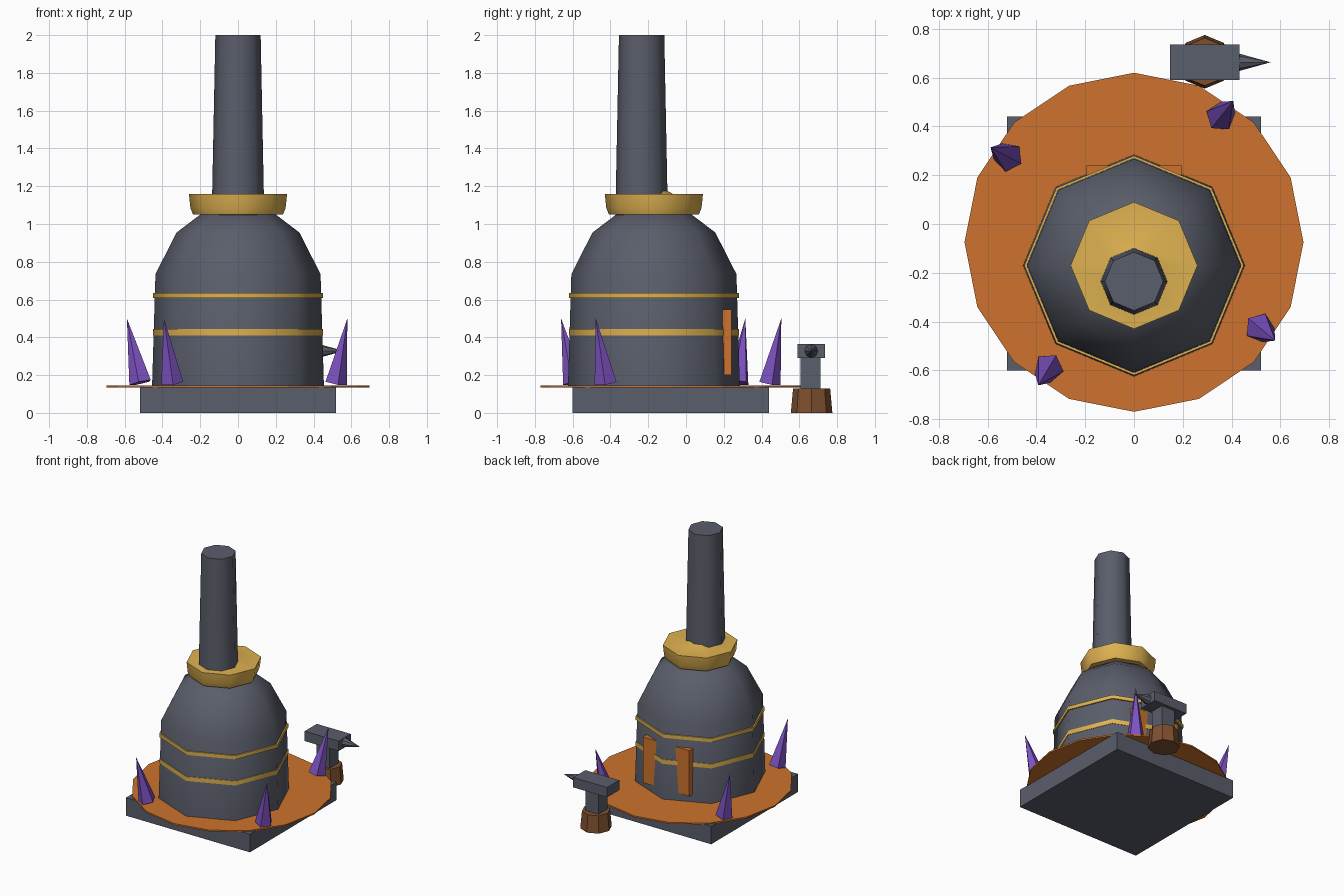
import bpy
import bmesh
from math import cos, sin, tau, radians
from mathutils import Vector

cube = bpy.data.objects.get("Cube")
if cube:
    bpy.data.objects.remove(cube, do_unlink=True)


def make_material(name, color):
    mat = bpy.data.materials.new(name)
    mat.use_nodes = True
    mat.diffuse_color = (*color, 1)
    mat.node_tree.nodes["Principled BSDF"].inputs["Base Color"].default_value = (*color, 1)
    return mat


grey = make_material("slate grey", (0.102, 0.112, 0.145))
orange = make_material("burnt orange", (0.61, 0.17, 0.026))
gold = make_material("gold", (0.73, 0.44, 0.08))
purple = make_material("crystal purple", (0.205, 0.085, 0.54))
brown = make_material("wood brown", (0.21, 0.08, 0.028))


def finish(name, bm, mat, smooth=False):
    bmesh.ops.recalc_face_normals(bm, faces=bm.faces)
    mesh = bpy.data.meshes.new(name)
    bm.to_mesh(mesh)
    bm.free()
    mesh.materials.append(mat)
    obj = bpy.data.objects.new(name, mesh)
    bpy.context.collection.objects.link(obj)
    if smooth:
        bpy.ops.object.select_all(action="DESELECT")
        obj.select_set(True)
        bpy.context.view_layer.objects.active = obj
        bpy.ops.object.shade_smooth_by_angle(angle=radians(55))
    return obj


def box(name, low, high, mat):
    bm = bmesh.new()
    bmesh.ops.create_cube(bm, size=1)
    low, high = Vector(low), Vector(high)
    for v in bm.verts:
        v.co = (low + high) / 2 + v.co * (high - low)
    return finish(name, bm, mat)


def turned(name, profile, center, mat, sides=8, smooth=False):
    """Spin (radius, height) points around z; close both ends."""
    bm = bmesh.new()
    rings = []
    for r, z in profile:
        if r == 0:
            rings.append([bm.verts.new((center[0], center[1], z))] * sides)
        else:
            rings.append([bm.verts.new((center[0] + r * cos(tau * i / sides),
                                        center[1] + r * sin(tau * i / sides), z))
                          for i in range(sides)])
    for a, b in zip(rings, rings[1:]):
        for i in range(sides):
            j = (i + 1) % sides
            bm.faces.new(dict.fromkeys((a[i], a[j], b[j], b[i])))
    for ring, (r, z) in ((rings[0], profile[0]), (rings[-1], profile[-1])):
        if r > 0:
            bm.faces.new(ring)
    return finish(name, bm, mat, smooth)


def spike(name, base, tip, radius, sides, mat):
    base, tip = Vector(base), Vector(tip)
    axis = tip - base
    bm = bmesh.new()
    bmesh.ops.create_cone(bm, cap_ends=True, segments=sides, radius1=radius,
                          radius2=0, depth=axis.length)
    turn = axis.to_track_quat("Z", "Y")
    for v in bm.verts:
        v.co = (base + tip) / 2 + turn @ v.co
    return finish(name, bm, mat)


# Foundation and floor disc
box("foundation", (-0.52, -0.6, 0), (0.52, 0.44, 0.137), grey)
turned("floor_disc", [(0.695, 0.134), (0.695, 0.145)], (0, -0.075), orange, 16)

# Furnace body with domed top
body = (0, -0.17)
turned("furnace_body", [(0.455, 0.14), (0.437, 0.735), (0.325, 0.955),
                        (0.2, 1.05), (0, 1.08)], body, grey, smooth=True)
for name, low, high in (("lower_band", 0.41, 0.443), ("upper_band", 0.608, 0.636)):
    turned(name, [(0.45, low), (0.45, high)], body, gold, smooth=True)

# Collar with a small mound beside the chimney
turned("collar", [(0.18, 1.05), (0.238, 1.05), (0.252, 1.085), (0.26, 1.16),
                  (0.1, 1.16), (0.05, 1.187), (0, 1.19)], body, gold, smooth=True)

turned("chimney", [(0.14, 1.0), (0.12, 2.0)], (0, -0.235), grey, smooth=True)

# Door panel, partly sunk into the rear corner of the body
box("door_panel", (-0.195, 0.165, 0.2), (0.195, 0.24, 0.547), orange)

# Crystals leaning outward
for i, (x, y) in enumerate(((0.515, -0.425), (-0.35, -0.59),
                            (-0.515, 0.275), (0.355, 0.44))):
    lean = Vector((x, y, 0)).normalized() * 0.083
    spike(f"crystal_{i + 1}", (x, y, 0.16), (x + lean.x, y + lean.y, 0.5),
          0.062, 5, purple)

# Anvil on a stump
turned("stump", [(0.11, 0), (0.098, 0.13)], (0.29, 0.665), brown)
box("anvil_neck", (0.235, 0.605, 0.13), (0.345, 0.712, 0.295), grey)
box("anvil_head", (0.147, 0.59, 0.29), (0.432, 0.735, 0.365), grey)
spike("anvil_horn", (0.43, 0.663, 0.328), (0.56, 0.663, 0.328), 0.036, 8, grey)
